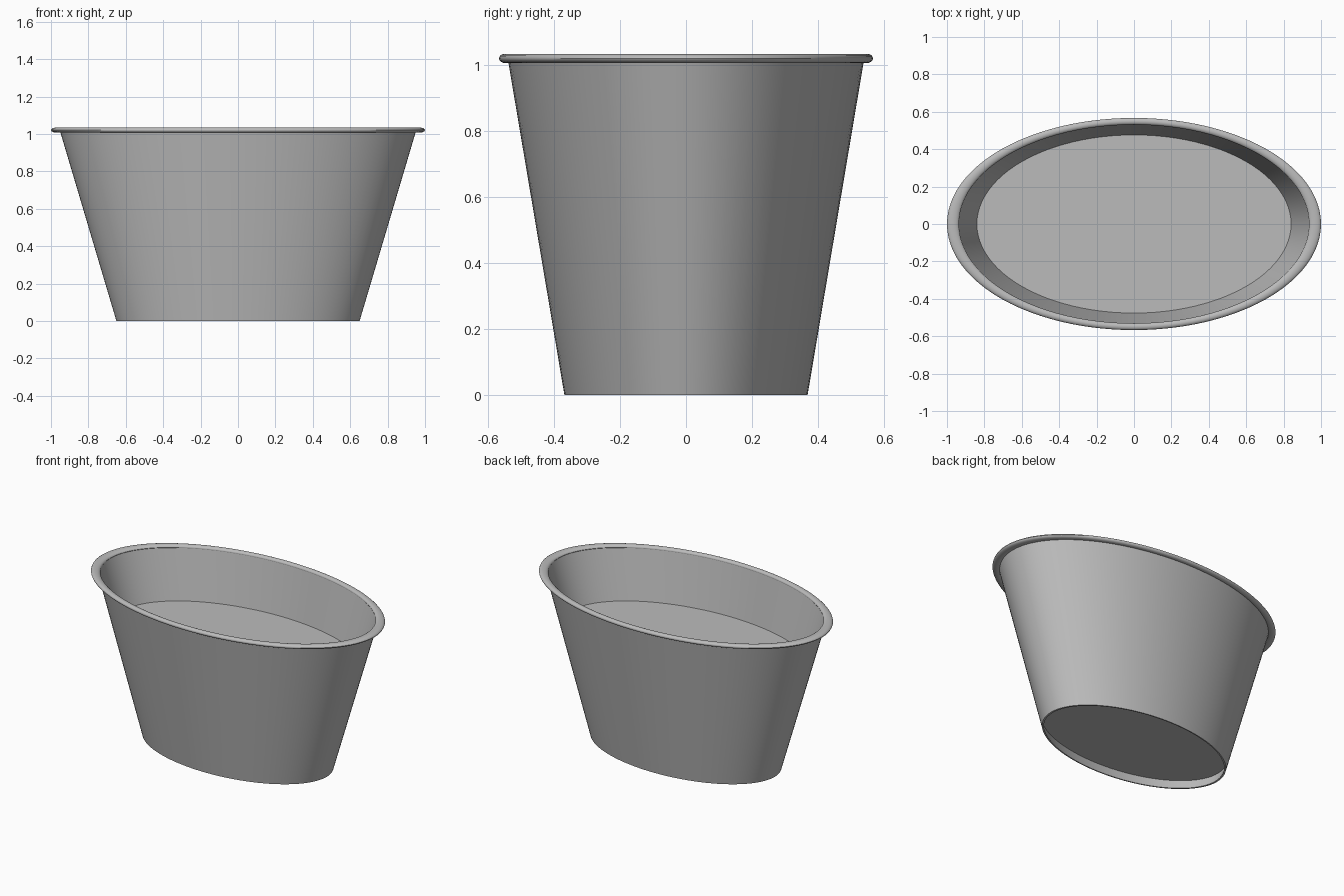
import bpy, bmesh, math

cube = bpy.data.objects.get("Cube")
if cube:
    bpy.data.objects.remove(cube, do_unlink=True)

SIDES = 96
DEPTH_RATIO = 0.567   # oval: depth relative to width

grey = bpy.data.materials.new("metal_grey")
grey.use_nodes = True
colour = (0.5, 0.5, 0.5, 1)
grey.diffuse_color = colour
grey.node_tree.nodes["Principled BSDF"].inputs["Base Color"].default_value = colour


def oval_lathe(name, profile, closed=False):
    """Sweep a (radius, z) profile round an oval; open ends are capped."""
    bm = bmesh.new()
    rings = []
    for r, z in profile:
        angles = [2 * math.pi * i / SIDES for i in range(SIDES)]
        rings.append([bm.verts.new((r * math.cos(a), r * DEPTH_RATIO * math.sin(a), z))
                      for a in angles])
    pairs = list(zip(rings, rings[1:]))
    if closed:
        pairs.append((rings[-1], rings[0]))
    else:
        bm.faces.new(rings[0])
        bm.faces.new(rings[-1])
    for low, high in pairs:
        for i in range(SIDES):
            j = (i + 1) % SIDES
            bm.faces.new((low[i], low[j], high[j], high[i]))
    bmesh.ops.recalc_face_normals(bm, faces=bm.faces)
    mesh = bpy.data.meshes.new(name)
    bm.to_mesh(mesh)
    bm.free()
    mesh.materials.append(grey)
    obj = bpy.data.objects.new(name, mesh)
    bpy.context.collection.objects.link(obj)
    bpy.ops.object.select_all(action="DESELECT")
    obj.select_set(True)
    bpy.context.view_layer.objects.active = obj
    bpy.ops.object.shade_smooth_by_angle(angle=math.radians(35))
    return obj


# Tapered tub: recessed underside, foot, outer wall, inner wall, raised floor
oval_lathe("tub_body", [(0.655, 0.06), (0.637, 0), (0.65, 0),
                        (0.953, 1.02), (0.938, 1.02), (0.84, 0.70)])

# Flattened rolled rim
STEPS = 16
rim = [(0.968 + 0.032 * math.cos(2 * math.pi * k / STEPS),
        1.021 + 0.014 * math.sin(2 * math.pi * k / STEPS)) for k in range(STEPS)]
oval_lathe("rolled_rim", rim, closed=True)
